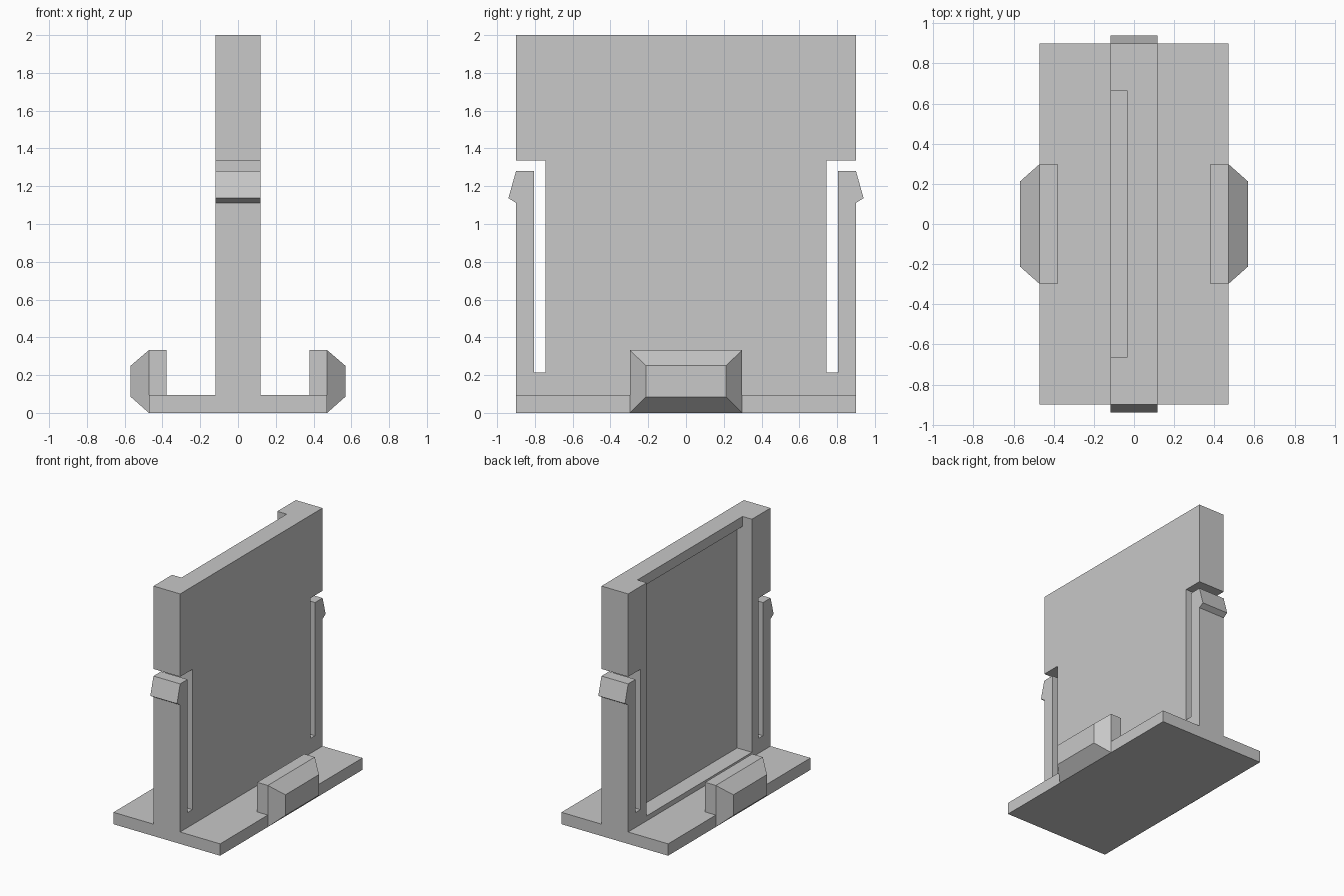
import bpy, bmesh

cube = bpy.data.objects.get("Cube")
if cube:
    bpy.data.objects.remove(cube)

grey = bpy.data.materials.new("light_grey")
grey.use_nodes = True
grey.diffuse_color = (0.58, 0.58, 0.58, 1)
grey.node_tree.nodes["Principled BSDF"].inputs["Base Color"].default_value = grey.diffuse_color


def loft(name, start, end):
    """Closed solid between two matching outlines."""
    bm = bmesh.new()
    a = [bm.verts.new(p) for p in start]
    b = [bm.verts.new(p) for p in end]
    bm.faces.new(a)
    bm.faces.new(b)
    for i in range(len(a)):
        j = (i + 1) % len(a)
        bm.faces.new((a[i], a[j], b[j], b[i]))
    bmesh.ops.recalc_face_normals(bm, faces=bm.faces)
    mesh = bpy.data.meshes.new(name)
    bm.to_mesh(mesh)
    bm.free()
    mesh.materials.append(grey)
    obj = bpy.data.objects.new(name, mesh)
    bpy.context.collection.objects.link(obj)
    return obj


def rect(x, half_y, z0, z1):
    """Rectangle facing along x."""
    return [(x, -half_y, z0), (x, half_y, z0), (x, half_y, z1), (x, -half_y, z1)]


def box(name, x0, x1, half_y, z0, z1):
    return loft(name, rect(x0, half_y, z0, z1), rect(x1, half_y, z0, z1))


BASE_TOP = 0.095
WALL_X = 0.118

# Base plate
box("base_plate", -0.472, 0.472, 0.9, 0, BASE_TOP)

# Upright panel with a slotted spring arm and hook at each end
half = [(0.9, BASE_TOP), (0.9, 1.112), (0.94, 1.137), (0.9, 1.28), (0.805, 1.28),
        (0.805, 0.215), (0.745, 0.215), (0.745, 1.337), (0.9, 1.337), (0.9, 2)]
outline = half + [(-y, z) for y, z in reversed(half)]
panel = loft("upright_panel", [(-WALL_X, y, z) for y, z in outline],
             [(WALL_X, y, z) for y, z in outline])

# Recess on one face, open at the top, deeper below a lip along the top edge
HALF_RECESS = 0.665
profile = [(-0.3, 0.135), (0.013, 0.135), (0.013, 1.92), (-0.035, 1.92),
           (-0.035, 2.2), (-0.3, 2.2)]
cutter = loft("recess_cutter", [(x, -HALF_RECESS, z) for x, z in profile],
              [(x, HALF_RECESS, z) for x, z in profile])
cutter.hide_render = True
cutter.hide_viewport = True
cut = panel.modifiers.new("recess", "BOOLEAN")
cut.operation = "DIFFERENCE"
cut.solver = "EXACT"
cut.object = cutter

# Side grips: an inner block and a chamfered outer pad
for side, s in (("left", 1), ("right", -1)):
    box(side + "_grip_block", s * 0.378, s * 0.472, 0.297, BASE_TOP, 0.332)
    loft(side + "_grip_pad", rect(s * 0.472, 0.297, 0, 0.332),
         rect(s * 0.568, 0.212, 0.085, 0.25))
